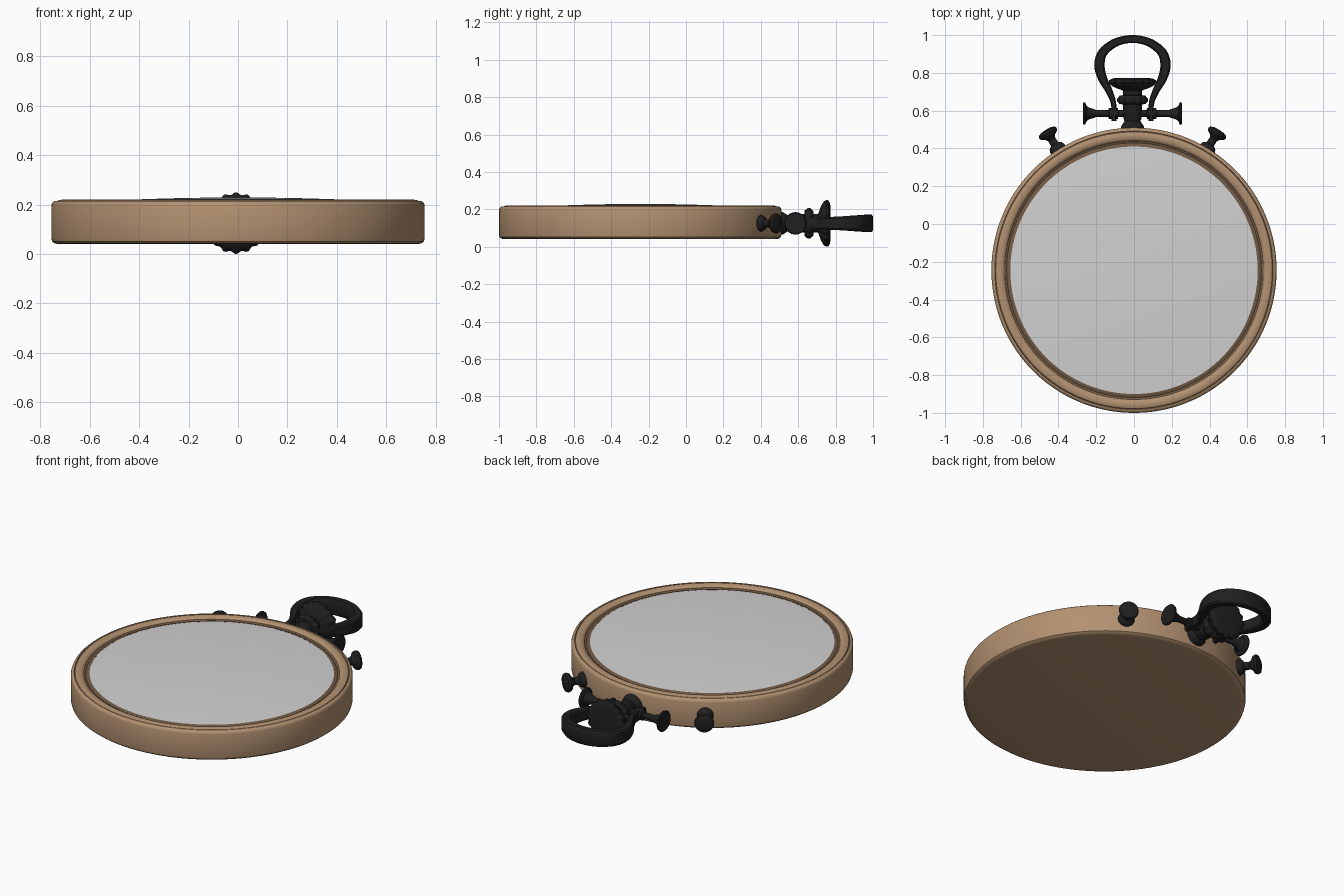
import bpy, bmesh, math
from mathutils import Vector

if "Cube" in bpy.data.objects:
    bpy.data.objects.remove(bpy.data.objects["Cube"])

CY, CZ, OX = -0.245, 0.125, -0.008   # case centre y, fitting height, fitting x offset


def material(name, r, g, b):
    m = bpy.data.materials.new(name)
    m.diffuse_color = (r, g, b, 1)
    m.use_nodes = True
    m.node_tree.nodes["Principled BSDF"].inputs["Base Color"].default_value = m.diffuse_color
    return m


BRONZE = material("bronze", 0.45, 0.285, 0.165)
BROWN = material("dark brown", 0.17, 0.105, 0.06)
GLASS = material("pale glass", 0.64, 0.64, 0.64)
BLACK = material("black metal", 0.014, 0.014, 0.014)


def finish(name, bm, mat, angle=35):
    bmesh.ops.remove_doubles(bm, verts=bm.verts, dist=1e-6)
    bmesh.ops.recalc_face_normals(bm, faces=bm.faces)
    me = bpy.data.meshes.new(name)
    bm.to_mesh(me)
    bm.free()
    ob = bpy.data.objects.new(name, me)
    bpy.context.collection.objects.link(ob)
    me.materials.append(mat)
    bpy.ops.object.select_all(action='DESELECT')
    ob.select_set(True)
    bpy.context.view_layer.objects.active = ob
    bpy.ops.object.shade_smooth_by_angle(angle=math.radians(angle))
    return ob


def lathe(name, profile, origin, axis, mat, n=32, lobes=0):
    """Spin (radius, height) points around an axis; a third value gives lobe depth."""
    q = Vector((0, 0, 1)).rotation_difference(Vector(axis).normalized())
    bm = bmesh.new()
    rings = []
    for p in profile:
        depth = p[2] if len(p) > 2 else 0
        ring = []
        for i in range(n):
            a = 2 * math.pi * i / n
            r = p[0] + depth * math.cos(lobes * a)
            ring.append(bm.verts.new(Vector(origin) + q @ Vector((r * math.cos(a), r * math.sin(a), p[1]))))
        rings.append(ring)
    for a, b in zip(rings, rings[1:]):
        for i in range(n):
            j = (i + 1) % n
            bm.faces.new((a[i], a[j], b[j], b[i]))
    return finish(name, bm, mat)


UP = (0, 0, 1)
# Case with rounded edges, a thin seam and a raised bezel
lathe("case", [(0, .04), (.725, .04), (.742, .043), (.752, .051), (.755, .062), (.755, .198),
               (.752, .207), (.744, .214), (.737, .215), (.735, .209), (.732, .215), (.722, .219),
               (.71, .22), (.698, .218), (.688, .213), (.684, .206), (.684, .19), (0, .19)],
      (0, CY, 0), UP, BRONZE, 128)
# Recessed ring around the glass
lathe("inner_ring", [(.686, .195), (.686, .208), (.674, .204), (.662, .209), (.655, .209), (.655, .195)],
      (0, CY, 0), UP, BROWN, 128)
# Shallow domed glass
lathe("glass", [(.66, .195), (.66, .208)] + [(.66 * math.cos(t * math.pi / 16), .208 + .021 * math.sin(t * math.pi / 16) ** 2)
                                           for t in range(1, 9)],
      (0, CY, 0), UP, GLASS, 128)

# Stem and fluted crown
lathe("crown_stem", [(0, .48), (.066, .48), (.06, .518), (.042, .545), (.048, .56), (.05, .628), (.05, .72), (0, .72)],
      (OX, 0, CZ), (0, 1, 0), BLACK, 40)
lathe("crown_collar", [(.04, .632), (.066, .635, .003), (.077, .65, .004), (.077, .664, .004), (.064, .68, .003), (.04, .683)],
      (OX, 0, CZ), (0, 1, 0), BLACK, 96, 12)
lathe("crown_cap", [(.04, .703), (.06, .71), (.09, .722, .003), (.112, .737, .005), (.12, .75, .005),
                    (.118, .762, .005), (.106, .769, .003), (.09, .773), (0, .773)],
      (OX, 0, CZ), (0, 1, 0), BLACK, 96, 16)

# Crossbar with flared ends
half = [(.018, .0), (.018, .19), (.024, .205), (.03, .228), (.04, .243), (.058, .25), (.06, .257), (.055, .263), (0, .263)]
for s, side in ((-1, "left"), (1, "right")):
    lathe("crossbar_" + side, half, (OX, .585, CZ), (s, 0, 0), BLACK)
    lathe("crossbar_washer_" + side, [(.018, .075), (.03, .078), (.03, .125), (.018, .128)],
          (OX, .585, CZ), (s, 0, 0), BLACK)
    # Side push buttons, radial to the case
    lathe("push_button_" + side, [(0, .735), (.042, .735), (.045, .757), (.038, .774), (.022, .785), (.021, .815),
                                  (.03, .828), (.049, .84), (.054, .852), (.05, .864), (.03, .872), (0, .874)],
          (OX, CY, CZ), (s * .525, .851, 0), BLACK)

# Bow: (x, y, thickness, depth) along one half, mirrored and smoothed
pts = [(.098, .545, .026, .056), (.1, .635, .028, .058), (.122, .7, .036, .062), (.159, .772, .048, .068),
       (.175, .84, .055, .076), (.159, .905, .05, .084), (.106, .952, .045, .09), (.053, .973, .042, .093),
       (0, .979, .042, .094)]
pts = [Vector(p) for p in pts]
path = pts + [Vector((-p[0], *p[1:])) for p in reversed(pts[:-1])]
path = [2 * path[0] - path[1]] + path + [2 * path[-1] - path[-2]]
fine = []
for k in range(1, len(path) - 2):
    a, b, c, d = path[k - 1:k + 3]
    for i in range(6):
        t = i / 6
        fine.append(.5 * (2 * b + (c - a) * t + (2 * a - 5 * b + 4 * c - d) * t * t + (3 * b - a - 3 * c + d) * t ** 3))
fine.append(path[-2])
section = [(1, .75), (.7, 1), (-.7, 1), (-1, .75), (-1, -.75), (-.7, -1), (.7, -1), (1, -.75)]
bm = bmesh.new()
rings = []
for i, p in enumerate(fine):
    d = fine[min(i + 1, len(fine) - 1)] - fine[max(i - 1, 0)]
    nrm = Vector((d[1], -d[0], 0)).normalized()
    rings.append([bm.verts.new(Vector((p[0] + OX, p[1], CZ)) + nrm * (u * p[2] / 2) + Vector((0, 0, v * p[3] / 2)))
                  for u, v in section])
for a, b in zip(rings, rings[1:]):
    for i in range(8):
        bm.faces.new((a[i], a[(i + 1) % 8], b[(i + 1) % 8], b[i]))
bm.faces.new(rings[0])
bm.faces.new(rings[-1])
finish("bow", bm, BLACK)
